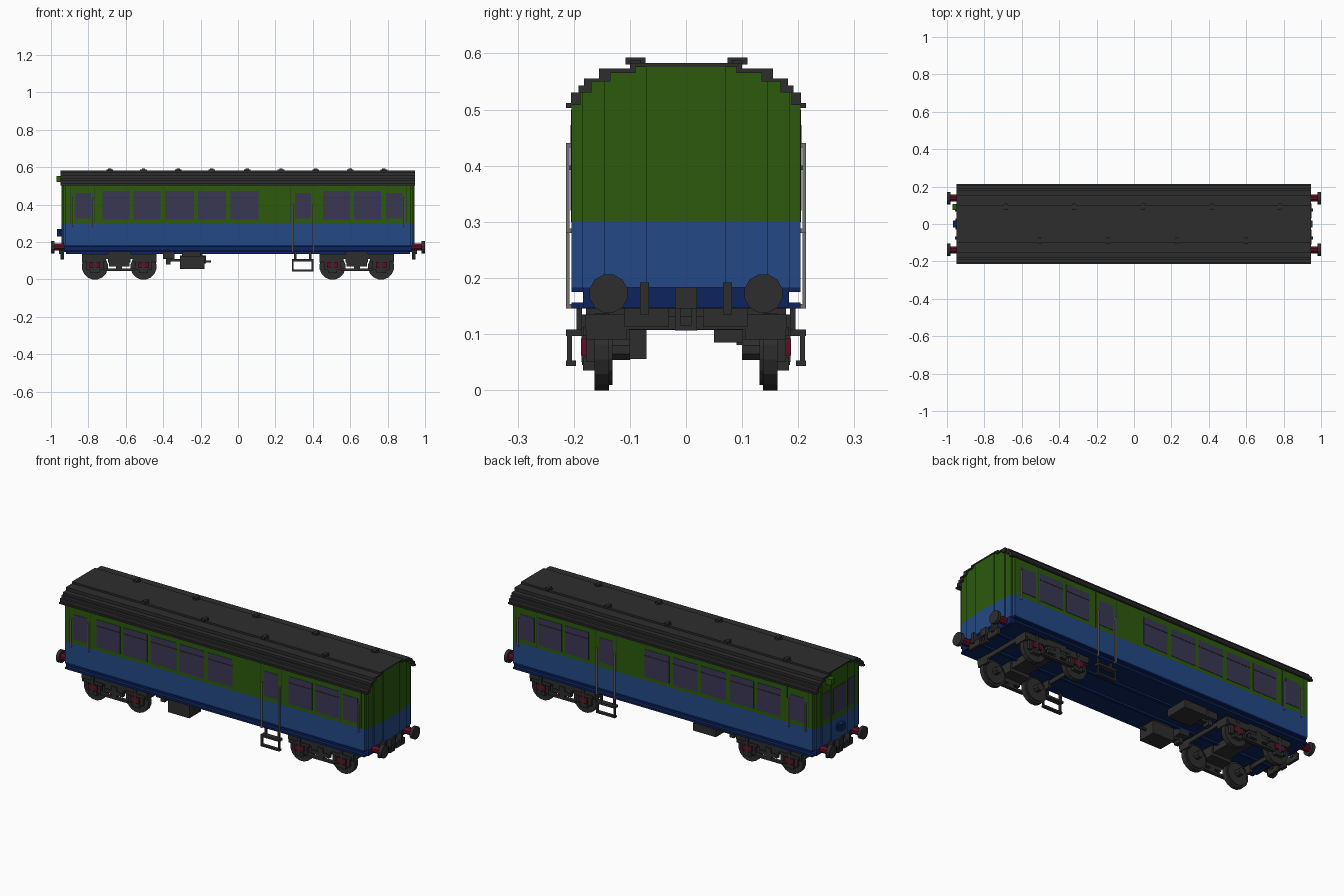
import bpy, bmesh, math
from mathutils import Matrix

cube = bpy.data.objects.get("Cube")
if cube:
    bpy.data.objects.remove(cube, do_unlink=True)


def material(name, rgb):
    m = bpy.data.materials.new(name)
    m.use_nodes = True
    m.diffuse_color = (*rgb, 1)
    b = next(n for n in m.node_tree.nodes if n.type == 'BSDF_PRINCIPLED')
    b.inputs["Base Color"].default_value = (*rgb, 1)
    b.inputs["Roughness"].default_value = 0.8
    return m


GREEN = material("green paint", (0.025, 0.100, 0.004))
BLUE = material("blue paint", (0.017, 0.066, 0.235))
NAVY = material("navy paint", (0.004, 0.017, 0.110))
DARK = material("dark grey", (0.027, 0.027, 0.027))
GLASS = material("tinted glass", (0.042, 0.039, 0.088))
STEEL = material("steel grey", (0.17, 0.17, 0.17))
RED = material("dark red", (0.120, 0.004, 0.018))


def finish(name, bm, *mats):
    bmesh.ops.recalc_face_normals(bm, faces=bm.faces)
    me = bpy.data.meshes.new(name)
    bm.to_mesh(me)
    bm.free()
    for m in mats:
        me.materials.append(m)
    ob = bpy.data.objects.new(name, me)
    bpy.context.scene.collection.objects.link(ob)
    return ob


def boxes(name, mat, items, mirror_x=False, mirror_y=False):
    """Boxes given as (x0, x1, y0, y1, z0, z1), optionally mirrored."""
    bm = bmesh.new()
    for sx in ((1, -1) if mirror_x else (1,)):
        for sy in ((1, -1) if mirror_y else (1,)):
            for x0, x1, y0, y1, z0, z1 in items:
                loc = (sx * (x0 + x1) / 2, sy * (y0 + y1) / 2, (z0 + z1) / 2)
                size = (abs(x1 - x0), abs(y1 - y0), abs(z1 - z0))
                bmesh.ops.create_cube(bm, size=1, matrix=Matrix.Translation(loc) @ Matrix.Diagonal((*size, 1)))
    return finish(name, bm, mat)


def discs(name, mat, items, axis, sides=12):
    """Cylinders given as (centre, radius, length) along axis X or Y."""
    rot = Matrix.Rotation(math.pi / 2, 4, 'Y' if axis == 'X' else 'X')
    spin = Matrix.Rotation(math.pi / sides, 4, 'Z')
    bm = bmesh.new()
    for c, r, length in items:
        bmesh.ops.create_cone(bm, cap_ends=True, segments=sides, radius1=r, radius2=r, depth=length,
                              matrix=Matrix.Translation(c) @ rot @ spin)
    return finish(name, bm, mat)


def prism(bm, points, x0, x1):
    """Extrude a closed y-z outline along x."""
    f = bm.faces.new([bm.verts.new((x0, y, z)) for y, z in points])
    ext = bmesh.ops.extrude_face_region(bm, geom=[f])["geom"]
    bmesh.ops.translate(bm, vec=(x1 - x0, 0, 0), verts=[v for v in ext if isinstance(v, bmesh.types.BMVert)])


def stepped(steps, base):
    """Half outline from (half width, top height) steps, right side going up."""
    pts, z = [], base
    for w, top in steps:
        pts += [(w, z), (w, top)]
        z = top
    return pts


def whole(half):
    return half + [(-y, z) for y, z in reversed(half)]


# Body shell: the ends bow outwards in three vertical steps
BODY = [(0.204, 0.508), (0.188, 0.530), (0.168, 0.550), (0.135, 0.565), (0.09, 0.576)]
bm = bmesh.new()
for limit, end in ((0.204, 0.922), (0.185, 0.932), (0.145, 0.938), (0.07, 0.943)):
    steps = []
    for w, top in BODY:
        w = min(w, limit)
        if steps and steps[-1][0] == w:
            steps[-1] = (w, top)
        else:
            steps.append((w, top))
    prism(bm, whole(stepped(steps, 0.183)), -end, end)
bmesh.ops.bisect_plane(bm, geom=bm.verts[:] + bm.edges[:] + bm.faces[:], plane_co=(0, 0, 0.3), plane_no=(0, 0, 1))
for f in bm.faces:
    f.material_index = 1 if f.calc_center_median().z < 0.3 else 0
finish("body_shell", bm, GREEN, BLUE)

# Underframe with a recessed sill above a lower lip
boxes("underframe", NAVY, [(-0.93, 0.93, -0.184, 0.184, 0.147, 0.186), (-0.92, 0.92, -0.204, 0.204, 0.145, 0.156),
                           (-0.92, 0.92, -0.204, 0.204, 0.175, 0.184)])
boxes("underframe_beams", NAVY, [(-0.92, 0.92, 0.06, 0.075, 0.135, 0.15)], mirror_y=True)

# Roof: stepped band over the shell
outer = stepped([(0.214, 0.512), (0.205, 0.530), (0.192, 0.543), (0.182, 0.555), (0.155, 0.573), (0.10, 0.583)], 0.503)
inner = stepped(BODY, 0.503)
bm = bmesh.new()
prism(bm, whole(outer) + list(reversed(whole(inner))), -0.95, 0.945)
finish("roof", bm, DARK)

# Roof vents, staggered on the two sides
vents = [(x, 0.092) for x in (-0.685, -0.32, 0.05, 0.415, 0.78)] + [(x, -0.09) for x in (-0.505, -0.14, 0.23, 0.6)]
boxes("roof_vents", DARK, [b for x, y in vents for b in (
    (x - 0.018, x + 0.018, y - 0.010, y + 0.010, 0.58, 0.588),
    (x - 0.009, x + 0.009, y - 0.018, y + 0.018, 0.58, 0.593))])

# Side windows with a transom bar on the wide ones
wide = [(-0.725, -0.58), (-0.56, -0.415), (-0.39, -0.235), (-0.215, -0.065), (-0.04, 0.11), (0.455, 0.60), (0.62, 0.765)]
narrow = [(-0.87, -0.785), (0.305, 0.39), (0.79, 0.88)]
boxes("side_windows", GLASS, [(a, b, 0.2, 0.206, 0.32, 0.472) for a, b in wide], mirror_y=True)
boxes("window_transoms", DARK, [(a, b, 0.2, 0.2075, 0.434, 0.439) for a, b in wide], mirror_y=True)
boxes("door_windows", GLASS, [(a, b, 0.2, 0.206, 0.325, 0.462) for a, b in narrow], mirror_y=True)

# Door edges as thin seams
seams = [-0.895, -0.765, 0.283, 0.412, 0.775, 0.9]
boxes("upper_door_seams", DARK, [(x - 0.001, x + 0.001, 0.2, 0.2048, 0.30, 0.50) for x in seams], mirror_y=True)

# Cab end windows, marker lamp and connector at the -x end
boxes("cab_windows", GLASS, [(-0.945, -0.935, -0.055, 0.055, 0.33, 0.475)])
boxes("cab_side_windows", GLASS, [(-0.940, -0.93, 0.08, 0.138, 0.33, 0.475)], mirror_y=True)
boxes("marker_lamp", GREEN, [(-0.97, -0.935, 0.075, 0.108, 0.52, 0.553)])
boxes("end_connector", NAVY, [(-0.967, -0.94, -0.02, 0.02, 0.23, 0.27), (-0.955, -0.94, -0.03, 0.03, 0.24, 0.26)])

# Grab rails at the doors
rails = [(x, 0.28, 0.44) for x in (-0.882, -0.775, 0.888)] + [(x, 0.145, 0.40) for x in (0.292, 0.402)]
boxes("grab_rails", STEEL, [b for x, z0, z1 in rails for b in (
    (x - 0.004, x + 0.004, 0.208, 0.214, z0, z1),
    (x - 0.004, x + 0.004, 0.200, 0.210, z1 - 0.008, z1),
    (x - 0.004, x + 0.004, 0.200, 0.210, z0, z0 + 0.008))], mirror_y=True)

# Hanging door steps
boxes("door_steps", DARK, [
    (0.288, 0.404, 0.185, 0.214, 0.096, 0.108), (0.288, 0.404, 0.196, 0.214, 0.043, 0.053),
    (0.288, 0.298, 0.203, 0.212, 0.045, 0.105), (0.394, 0.404, 0.203, 0.212, 0.045, 0.105),
    (0.300, 0.312, 0.185, 0.195, 0.10, 0.148), (0.380, 0.392, 0.185, 0.195, 0.10, 0.148)], mirror_y=True)

# Bogies: wheels without through axles, outside frames, axle boxes
wheels, hubs, frames, caps = [], [], [], []
for c in (-0.635, 0.635):
    for sy in (1, -1):
        for dx in (-0.13, 0.13):
            x = c + dx
            wheels += [((x, sy * 0.150, 0.068), 0.070, 0.026), ((x, sy * 0.141, 0.068), 0.060, 0.02)]
            hubs.append(((x, sy * 0.12, 0.072), 0.02, 0.04))
            caps.append((x + 0.008, x + 0.028, sy * 0.162, sy * 0.187, 0.062, 0.092))
            caps.append((x - 0.028, x - 0.008, sy * 0.162, sy * 0.187, 0.062, 0.092))
            frames += [(x - 0.045, x + 0.045, sy * 0.160, sy * 0.178, 0.050, 0.105),
                       (x - 0.025, x + 0.025, sy * 0.160, sy * 0.184, 0.035, 0.058),
                       (x - 0.008, x + 0.008, sy * 0.160, sy * 0.186, 0.05, 0.135),
                       (x - 0.060, x + 0.060, sy * 0.165, sy * 0.184, 0.096, 0.112)]
        frames += [(c - 0.20, c + 0.20, sy * 0.163, sy * 0.180, 0.108, 0.135),
                   (c - 0.085, c + 0.085, sy * 0.165, sy * 0.185, 0.045, 0.057),
                   (c - 0.055, c + 0.055, sy * 0.165, sy * 0.185, 0.070, 0.090),
                   (c - 0.06, c + 0.06, sy * 0.10, sy * 0.178, 0.09, 0.147),
                   (c - 0.016, c + 0.016, sy * 0.165, sy * 0.185, 0.045, 0.115)]
        frames += [(c + e * 0.185, c + e * 0.20, sy * 0.105, sy * 0.178, 0.09, 0.135) for e in (1, -1)]
    frames.append((c - 0.05, c + 0.05, -0.16, 0.16, 0.107, 0.147))
    frames += [(c + e * 0.19, c + e * 0.20, -0.165, 0.165, 0.108, 0.132) for e in (1, -1)]
discs("wheels", DARK, wheels, 'Y', 16)
discs("wheel_hubs", DARK, hubs, 'Y', 8)
boxes("bogie_frames", DARK, frames)
boxes("axle_box_covers", RED, caps)

# Equipment boxes hung between the bogies
boxes("front_equipment_box", DARK, [(-0.31, -0.18, -0.17, -0.07, 0.055, 0.125), (-0.30, -0.20, -0.16, -0.08, 0.12, 0.147),
                                    (-0.19, -0.145, -0.13, -0.12, 0.09, 0.10)])
boxes("back_equipment_box", DARK, [(-0.31, -0.17, 0.05, 0.18, 0.085, 0.128), (-0.29, -0.19, 0.07, 0.16, 0.12, 0.147)])
boxes("equipment_brackets", DARK, [(-0.40, -0.34, 0.06, 0.15, 0.108, 0.147), (-0.385, -0.36, 0.09, 0.13, 0.08, 0.11),
                                   (-0.36, -0.30, 0.10, 0.12, 0.095, 0.108)], mirror_y=True)

# Buffers at both ends
shanks, heads = [], []
for sx in (1, -1):
    for sy in (1, -1):
        shanks.append(((sx * 0.948, sy * 0.138, 0.172), 0.020, 0.07))
        heads += [((sx * 0.991, sy * 0.138, 0.172), 0.035, 0.018), ((sx * 0.976, sy * 0.138, 0.172), 0.015, 0.02)]
discs("buffer_shanks", RED, shanks, 'X', 8)
discs("buffer_heads", DARK, heads, 'X', 12)

# Coupling frame, hanging hoses and end brackets
boxes("couplings", DARK, [(0.93, 0.955, -0.02, 0.02, 0.145, 0.184), (0.93, 0.95, 0.010, 0.02, 0.108, 0.15),
                          (0.93, 0.95, -0.02, -0.010, 0.108, 0.15), (0.93, 0.95, -0.02, 0.02, 0.106, 0.116)], mirror_x=True)
boxes("end_hoses", DARK, [(0.93, 0.958, 0.066, 0.082, 0.135, 0.192), (0.935, 0.95, 0.03, 0.11, 0.112, 0.146)],
      mirror_x=True, mirror_y=True)
